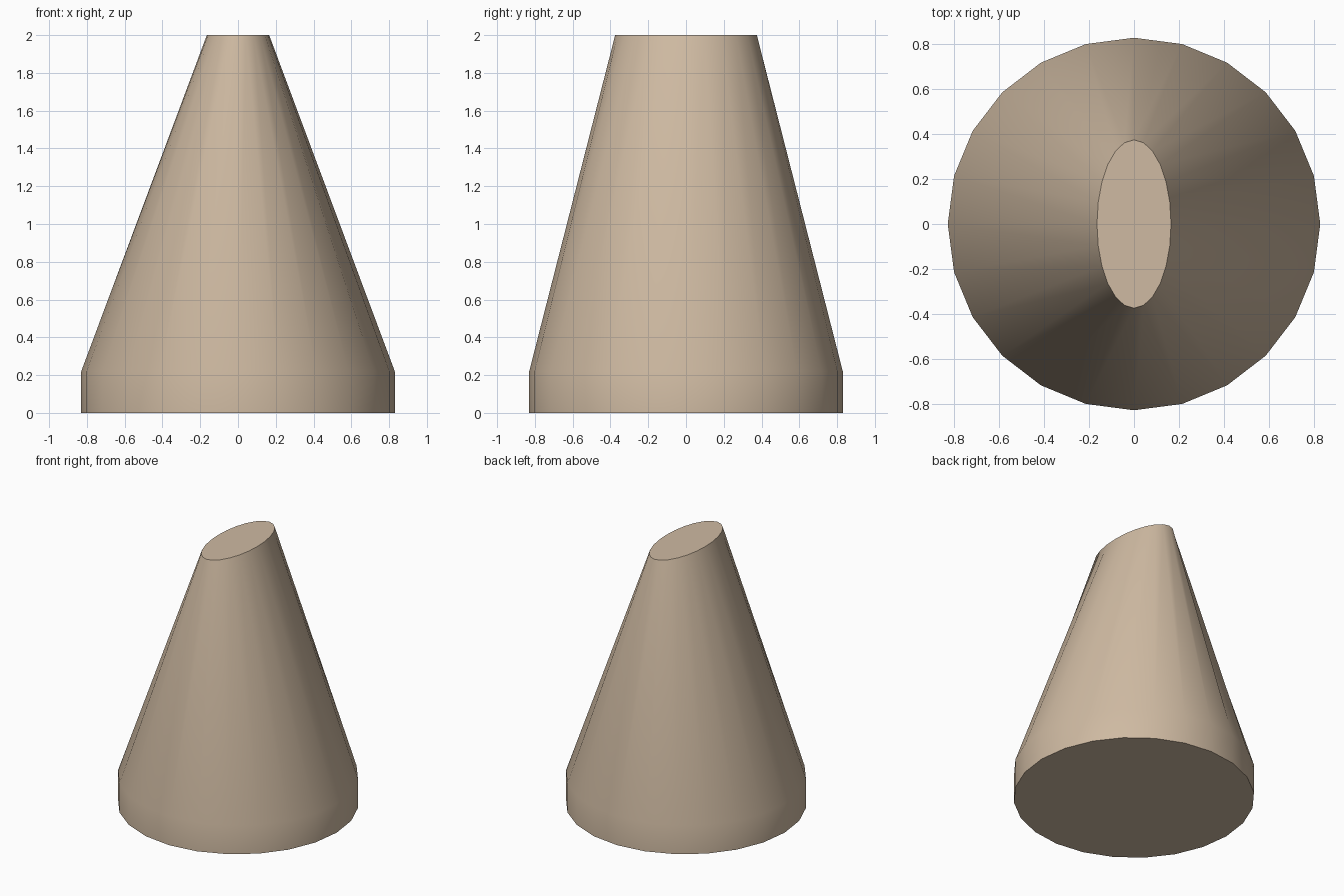
import bpy, bmesh
from math import cos, sin, tau, radians

if "Cube" in bpy.data.objects:
    bpy.data.objects.remove(bpy.data.objects["Cube"])

SIDES = 24
# Cross-sections from bottom to top: (x radius, y radius, height)
SECTIONS = [(0.83, 0.83, 0.0), (0.83, 0.83, 0.22), (0.165, 0.375, 2.0)]

# Body: round foot lofted to an elliptical flat top
bm = bmesh.new()
rings = [[bm.verts.new((rx * cos(tau * i / SIDES), ry * sin(tau * i / SIDES), z))
          for i in range(SIDES)] for rx, ry, z in SECTIONS]
for low, high in zip(rings, rings[1:]):
    for i in range(SIDES):
        j = (i + 1) % SIDES
        bm.faces.new((low[i], low[j], high[j], high[i]))

# Flat caps
bm.faces.new(rings[0][::-1])
bm.faces.new(rings[-1])

mesh = bpy.data.meshes.new("tapered_body")
bm.to_mesh(mesh)
bm.free()
body = bpy.data.objects.new("tapered_body", mesh)
bpy.context.collection.objects.link(body)

# Tan surface
tan = bpy.data.materials.new("tan")
tan.diffuse_color = (0.62, 0.49, 0.36, 1)
tan.use_nodes = True
tan.node_tree.nodes["Principled BSDF"].inputs["Base Color"].default_value = tan.diffuse_color
mesh.materials.append(tan)

# Smooth sides, sharp cap rims
bpy.context.view_layer.objects.active = body
body.select_set(True)
bpy.ops.object.shade_smooth_by_angle(angle=radians(40))
